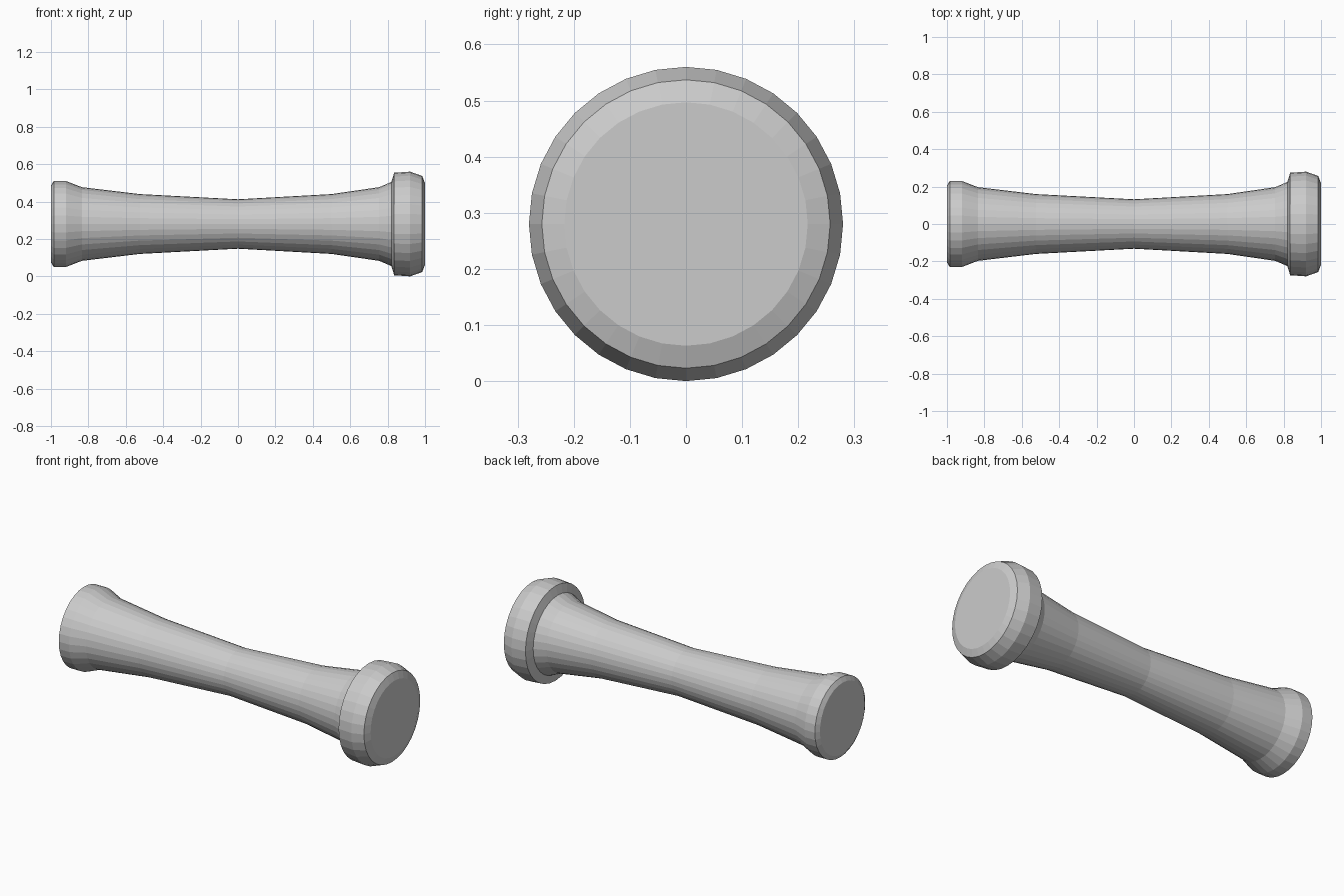
import bpy, bmesh, math

if "Cube" in bpy.data.objects:
    bpy.data.objects.remove(bpy.data.objects["Cube"])

SIDES = 32
AXIS_Z = 0.28

grey = bpy.data.materials.new("plain_grey")
grey.diffuse_color = (0.6, 0.6, 0.6, 1)
grey.use_nodes = True
grey.node_tree.nodes["Principled BSDF"].inputs["Base Color"].default_value = grey.diffuse_color


def lathe_x(name, profile):
    """Spin (x, radius) points around the horizontal axis and cap both ends."""
    bm = bmesh.new()
    rings = []
    for x, r in profile:
        rings.append([bm.verts.new((x, r * math.sin(2 * math.pi * i / SIDES),
                                    AXIS_Z + r * math.cos(2 * math.pi * i / SIDES)))
                      for i in range(SIDES)])
    for a, b in zip(rings, rings[1:]):
        for i in range(SIDES):
            j = (i + 1) % SIDES
            bm.faces.new((a[i], a[j], b[j], b[i]))
    bm.faces.new(rings[0])
    bm.faces.new(rings[-1])
    bmesh.ops.recalc_face_normals(bm, faces=bm.faces)
    mesh = bpy.data.meshes.new(name)
    bm.to_mesh(mesh)
    bm.free()
    mesh.materials.append(grey)
    obj = bpy.data.objects.new(name, mesh)
    bpy.context.collection.objects.link(obj)
    return obj


# waisted shaft with flared foot, and wide rounded collar, in one turned piece
lathe_x("turned_handle", [
    (-1.0, 0.205), (-0.985, 0.23), (-0.92, 0.23), (-0.835, 0.197),
    (-0.525, 0.16), (0.0, 0.132), (0.5, 0.16), (0.755, 0.197), (0.82, 0.225),
    (0.835, 0.274), (0.92, 0.28), (0.985, 0.257), (1.0, 0.217)])
